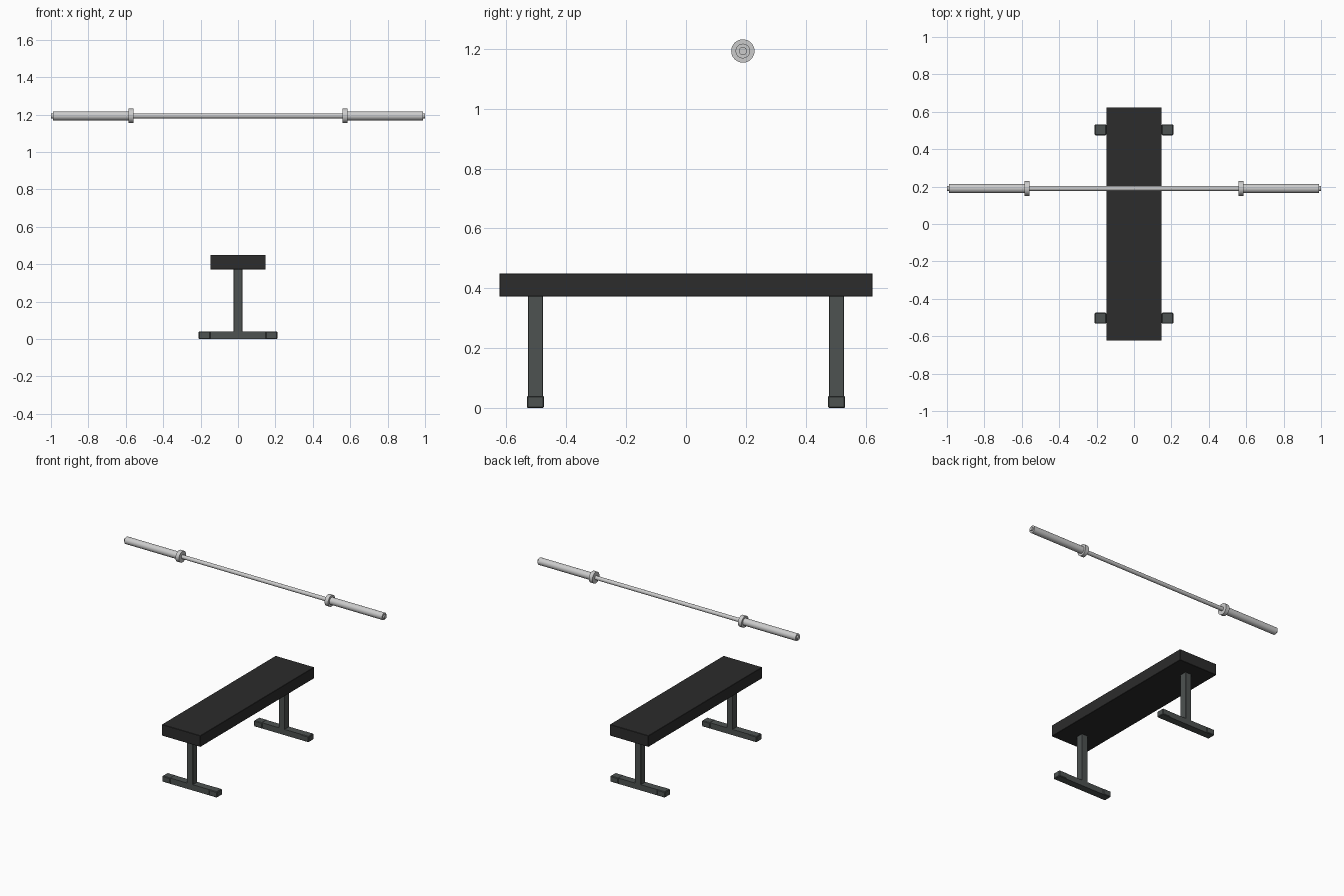
import bpy, math

if "Cube" in bpy.data.objects:
    bpy.data.objects.remove(bpy.data.objects["Cube"])


def material(name, rgb):
    m = bpy.data.materials.new(name)
    m.diffuse_color = (*rgb, 1)
    m.use_nodes = True
    m.node_tree.nodes["Principled BSDF"].inputs["Base Color"].default_value = m.diffuse_color
    return m


PAD = material("black_vinyl", (0.025, 0.025, 0.025))
FRAME = material("dark_grey_steel", (0.075, 0.084, 0.082))
STEEL = material("bright_steel", (0.60, 0.60, 0.60))


def box(name, center, size, mat, bevel=0.0):
    bpy.ops.mesh.primitive_cube_add(size=1, location=center)
    o = bpy.context.object
    o.name = name
    o.scale = size
    bpy.ops.object.transform_apply(location=False, rotation=False, scale=True)
    o.data.materials.append(mat)
    if bevel:
        b = o.modifiers.new("bevel", 'BEVEL')
        b.width = bevel
        b.segments = 1
    return o


def rod(name, x0, x1, radius, mat, sides=32):
    bpy.ops.mesh.primitive_cylinder_add(
        vertices=sides, radius=radius, depth=abs(x1 - x0),
        location=((x0 + x1) / 2, 0.19, 1.193), rotation=(0, math.pi / 2, 0))
    o = bpy.context.object
    o.name = name
    o.data.materials.append(mat)
    bpy.ops.object.shade_smooth_by_angle(angle=math.radians(40))
    return o


# Bench pad
box("bench_pad", (0, 0, 0.411), (0.296, 1.248, 0.078), PAD, 0.002)

# Post and floor foot at each end
for side, y in (("front", -0.503), ("back", 0.503)):
    box(side + "_post", (0, y, 0.206), (0.046, 0.050, 0.336), FRAME, 0.002)
    box(side + "_foot", (0, y, 0.02), (0.405, 0.050, 0.04), FRAME)
    # Slightly wider end caps
    for label, s in (("left", -1), ("right", 1)):
        box(f"{side}_{label}_foot_cap", (s * 0.179, y, 0.0205),
            (0.062, 0.058, 0.041), FRAME, 0.004)

# Barbell: thin shaft, with collar, sleeve and end tip on each side
rod("bar_shaft", -0.58, 0.58, 0.0135, STEEL)
for label, s in (("left", -1), ("right", 1)):
    rod(label + "_collar", s * 0.559, s * 0.586, 0.039, STEEL)
    rod(label + "_sleeve", s * 0.58, s * 0.99, 0.0245, STEEL)
    rod(label + "_end_tip", s * 0.985, s * 1.0, 0.0135, STEEL)
